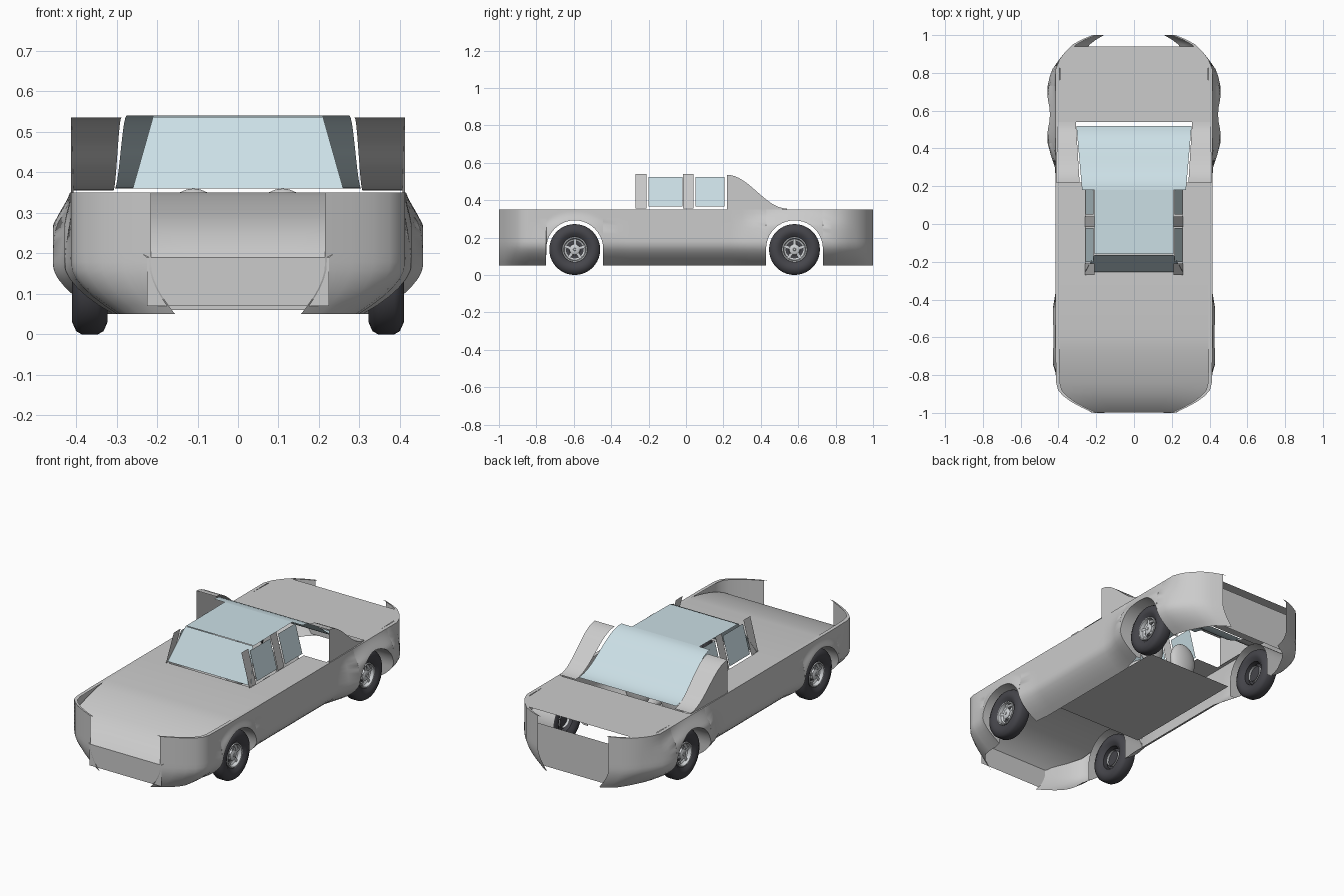
import bpy, bmesh, math
from mathutils import Vector

if "Cube" in bpy.data.objects:
    bpy.data.objects.remove(bpy.data.objects["Cube"])


def material(name, c):
    m = bpy.data.materials.new(name)
    m.diffuse_color = (*c, 1)
    m.use_nodes = True
    m.node_tree.nodes["Principled BSDF"].inputs["Base Color"].default_value = m.diffuse_color
    return m


GLASS = material("glass", (0.60, 0.74, 0.79))
RUBBER = material("rubber", (0.06, 0.06, 0.07))
METAL = material("rim_metal", (0.62, 0.64, 0.66))


def sheet(name, rows, mat=None, mirror=False, loc=(0, 0, 0), angle=35):
    """Grid surface through rows of points."""
    bm = bmesh.new()
    vs = [[bm.verts.new(p) for p in r] for r in rows]
    for a, b in zip(vs, vs[1:]):
        for i in range(len(a) - 1):
            bm.faces.new((a[i], a[i + 1], b[i + 1], b[i]))
    bmesh.ops.remove_doubles(bm, verts=bm.verts, dist=1e-5)
    bmesh.ops.recalc_face_normals(bm, faces=bm.faces)
    me = bpy.data.meshes.new(name)
    bm.to_mesh(me)
    bm.free()
    ob = bpy.data.objects.new(name, me)
    ob.location = loc
    bpy.context.collection.objects.link(ob)
    if mat:
        me.materials.append(mat)
    if mirror:
        md = ob.modifiers.new("mirror", 'MIRROR')
        md.use_axis = (True, False, False)
    bpy.ops.object.select_all(action='DESELECT')
    ob.select_set(True)
    bpy.context.view_layer.objects.active = ob
    bpy.ops.object.shade_smooth_by_angle(angle=math.radians(angle))
    return ob


def interp(pts, v):
    for (a, fa), (b, fb) in zip(pts, pts[1:]):
        if v <= b:
            return fa + (fb - fa) * (v - a) / (b - a)
    return pts[-1][1]


def span(rows):
    """Symmetric cross-car rows from (y, half width, z)."""
    return [[(w * k / 2, y, z) for k in range(-2, 3)] for y, w, z in rows]


# body side: plan outline, rolled-under sill, flared arches
TOP, LOW, ZC, R = 0.35, 0.05, 0.14, 0.152
ARCHES = [(-0.595, 0.014, 0.06), (0.58, 0.042, 0.16)]
PLAN = [(-1, .215), (-.97, .28), (-.94, .335), (-.91, .375), (-.88, .402), (-.84, .412),
        (-.7, .415), (.7, .415), (.82, .415), (.87, .395), (.91, .365), (.95, .325),
        (.975, .28), (1, .22)]


def side_x(y, z):
    w = interp(PLAN, y)
    x = w - 0.115 * w / 0.415 * max(0, (0.17 - z) / 0.12) ** 1.7
    for yc, amp, fall in ARCHES:
        d = max(0, math.hypot(y - yc, z - ZC) - R)
        t = max(0, 1 - d / fall)
        keep = min(1, (TOP - z) / 0.08)
        x += amp * t * t * (3 - 2 * t) * keep
    return x


cols = [(y, LOW) for y, w in PLAN if abs(y) > .8]
cols += [(-0.36 + 0.06 * i, LOW) for i in range(13)] + [(-.79, LOW), (.78, LOW)]
for yc, amp, fall in ARCHES:
    arc = [(yc - R * math.cos(math.pi * i / 20), ZC + R * math.sin(math.pi * i / 20)) for i in range(21)]
    cols += arc + [(yc - R - .0005, LOW), (yc + R + .0005, LOW)]
    # wheel arch liner
    edge = [(arc[0][0], LOW)] + arc + [(arc[-1][0], LOW)]
    sheet("wheel_arch_liner", [[(side_x(y, z), y, z), (0.31, y, z)] for y, z in edge], mirror=True)
cols.sort()
N = 14
rows = []
for y, zb in cols:
    col = [(side_x(y, TOP) - 0.02, y, TOP)]
    for k in range(N + 1):
        z = TOP + (zb - TOP) * k / N
        col.append((side_x(y, z), y, z))
    rows.append(col)
sheet("body_side", rows, mirror=True)

# hood, nose, rear deck and shelf beside the cabin
sheet("hood", span([(-.25, .40, .35), (-.6, .40, .35), (-.67, .40, .341), (-.76, .40, .32),
                    (-.84, .40, .295), (-.89, .385, .275), (-.94, .325, .245), (-.98, .25, .21),
                    (-.998, .225, .19)]))
sheet("nose_panel", span([(-.998, .225, .19), (-.998, .225, .07)]))
sheet("rear_deck", span([(.54, .40, .35), (.86, .39, .35), (.94, .33, .35)]))
sheet("rear_panel", span([(.965, .29, .29), (.965, .28, .15), (.965, .22, .06)]))
sheet("cabin_shelf", [[(.255, -.25, .35), (.40, -.25, .35)], [(.255, .22, .35), (.40, .22, .35)]], mirror=True)
sheet("floor", span([(-.29, .27, .08), (.46, .27, .08)]))


# cabin glass
def swoop(t, hi, lo):
    return lo + (hi - lo) * (0.5 + 0.5 * math.cos(math.pi * t))


sheet("windshield", span([(-.255, .26, .36), (-.165, .21, .537)]), GLASS)
sheet("roof_glass", span([(-.16, .21, .537), (.18, .21, .54)]), GLASS)
sheet("rear_window", span([(.18 + .34 * i / 16, .275 + .03 * i / 16, swoop(i / 16, .54, .36))
                           for i in range(17)]), GLASS)


def leaning(name, y0, y1, z0, z1, mat=None, out=0.0):
    f = lambda z: .258 - .048 * (z - .36) / .18 + out
    sheet(name, [[(f(z), y, z) for y in (y0, y1)] for z in (z0, z1)], mat, mirror=True)


leaning("front_side_window", -.20, -.02, .365, .525, GLASS)
leaning("rear_side_window", .05, .205, .365, .525, GLASS)
leaning("front_pillar", -.27, -.21, .355, .54)
leaning("middle_pillar", -.015, .04, .355, .54)

# swept rear quarter beside the rear window
rows = []
for i in range(17):
    t = i / 16
    y, z, xo = .22 + .32 * t, swoop(t, .535, .355), .412 - .006 * t
    rows.append([(.288 + .02 * t, y, z), (.35, y, z), (xo, y, z), (xo, y, (z + .35) / 2), (xo, y, .35)])
sheet("rear_quarter", rows, mirror=True)


# seats
def blob(name, loc, size):
    bpy.ops.mesh.primitive_uv_sphere_add(segments=24, ring_count=14, location=loc)
    ob = bpy.context.object
    ob.name = name
    ob.scale = size
    bpy.ops.object.shade_smooth()


for s in (-1, 1):
    blob("seat_back", (s * .11, .27, .26), (.08, .035, .10))
    blob("seat_cushion", (s * .11, .19, .16), (.08, .10, .04))


# wheels: lathed tyre and rim, spokes and hub
def lathe(name, prof, mat, loc, s, seg=40):
    ring = [[(s * x, r * math.cos(2 * math.pi * i / seg), r * math.sin(2 * math.pi * i / seg))
             for x, r in prof] for i in range(seg + 1)]
    return sheet(name, ring, mat, loc=loc, angle=40)


TYRE = [(-.025, .066), (-.04, .085), (-.044, .105), (-.034, .128), (-.02, .136), (.02, .136),
        (.034, .128), (.044, .105), (.04, .085), (.025, .066), (-.025, .066)]
RIM = [(-.025, .066), (.025, .068), (.032, .066), (.032, .060), (.012, .056), (.006, .045),
       (-.02, .045)]
HUB = [(.004, .03), (.022, .028), (.027, .02), (.027, .008), (.030, .006), (.030, .0005)]
for s in (-1, 1):
    for yc, _, _ in ARCHES:
        c = (s * .366, yc, .136)
        lathe("tyre", TYRE, RUBBER, c, s)
        lathe("rim", RIM, METAL, c, s)
        lathe("hub", HUB, METAL, c, s)
        lathe("brake_disc", [(-.005, .058), (-.005, .0005)], RUBBER, c, s)
        for k in range(5):
            a = 2 * math.pi * k / 5 + .3
            u, v = Vector((0, math.cos(a), math.sin(a))), Vector((0, -math.sin(a), math.cos(a)))
            x0 = Vector((s * .02, 0, 0))
            sheet("spoke", [[u * r + v * .008 * e + x0 for r in (.02, .062)] for e in (-1, 1)], METAL, loc=c)
